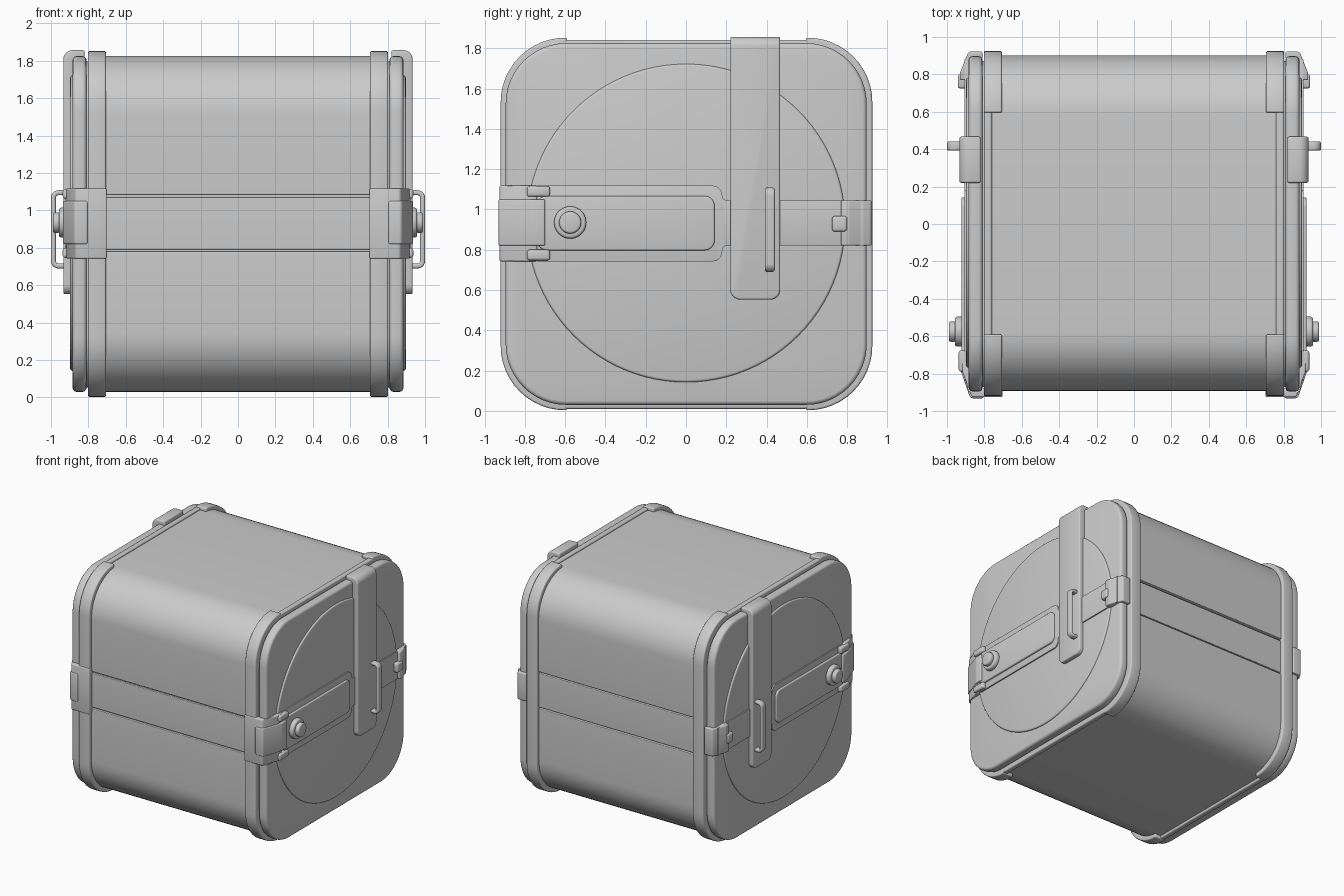
import bpy, bmesh, math
from mathutils import Vector

if "Cube" in bpy.data.objects:
    bpy.data.objects.remove(bpy.data.objects["Cube"])


def fillet(pts, seg=12):
    """Closed 2D outline; each point is (u, v) or (u, v, corner radius)."""
    out, n = [], len(pts)
    for i, p in enumerate(pts):
        c = Vector(p[:2])
        r = p[2] if len(p) > 2 else 0
        if r <= 0:
            out.append(c)
            continue
        a = (Vector(pts[i - 1][:2]) - c).normalized()
        b = (Vector(pts[(i + 1) % n][:2]) - c).normalized()
        half = a.angle(b) / 2
        centre = c + (a + b).normalized() * (r / math.sin(half))
        s = c + a * (r / math.tan(half)) - centre
        e = c + b * (r / math.tan(half)) - centre
        turn = math.pi - 2 * half
        for k in range(seg + 1):
            t = k / seg
            out.append(centre + (s * math.sin((1 - t) * turn) + e * math.sin(t * turn)) / math.sin(turn))
    return out


def rect(u0, u1, v0, v1, r_low=0, r_high=None):
    r_high = r_low if r_high is None else r_high
    return fillet([(u0, v0, r_low), (u1, v0, r_low), (u1, v1, r_high), (u0, v1, r_high)])


def circle(u, v, r, n):
    return [Vector((u + r * math.cos(2 * math.pi * k / n), v + r * math.sin(2 * math.pi * k / n))) for k in range(n)]


def prism(name, outline, axis, a, b, bevel=0.01, mirror=True, round_z=None):
    """Extrude a 2D outline along an axis, soften its edges and mirror it to the left side."""
    place = {'x': lambda u, v, w: (w, u, v), 'y': lambda u, v, w: (u, w, v), 'z': lambda u, v, w: (u, v, w)}[axis]
    bm = bmesh.new()
    lo = [bm.verts.new(place(*p, a)) for p in outline]
    hi = [bm.verts.new(place(*p, b)) for p in outline]
    n = len(lo)
    bm.faces.new(lo)
    bm.faces.new(hi)
    for i in range(n):
        j = (i + 1) % n
        bm.faces.new((lo[i], lo[j], hi[j], hi[i]))
    bmesh.ops.recalc_face_normals(bm, faces=bm.faces)
    if round_z:
        z, r = round_z
        edges = [e for e in bm.edges if all(abs(v.co.z - z) < 1e-4 for v in e.verts)
                 and abs(e.verts[0].co.y - e.verts[1].co.y) < 1e-4]
        bmesh.ops.bevel(bm, geom=edges, offset=r, segments=8, profile=0.5, affect='EDGES')
    me = bpy.data.meshes.new(name)
    bm.to_mesh(me)
    bm.free()
    ob = bpy.data.objects.new(name, me)
    bpy.context.collection.objects.link(ob)
    if bevel:
        m = ob.modifiers.new("soften", 'BEVEL')
        m.width, m.segments, m.limit_method, m.angle_limit = bevel, 3, 'ANGLE', math.radians(30)
    if mirror:
        ob.modifiers.new("mirror", 'MIRROR').use_mirror_merge = False
    return ob


# Body: core with lower, middle and upper shells separated by grooves
prism("body_core", rect(-.872, .872, .053, 1.797, .30), 'x', -.82, .82, 0, False)
prism("lower_shell", rect(-.892, .897, .03, .78, .32, .006), 'x', -.78, .78, 0, False)
prism("middle_band", rect(-.89, .895, .79, 1.07, .006), 'x', -.78, .78, 0, False)
prism("upper_shell", rect(-.892, .902, 1.084, 1.827, .006, .32), 'x', -.78, .78, 0, False)

# End frames: narrow rim plus wider corner guards front and back
prism("end_rim", rect(-.914, .914, .01, 1.842, .325), 'x', .76, .803, .01)
guard = [(-.59, 1.852), (-.92, 1.852, .32), (-.92, .003, .32), (-.59, .003),
         (-.59, .05), (-.875, .05, .275), (-.875, 1.805, .275), (-.59, 1.805)]
prism("front_guard", fillet(guard), 'x', .706, .803, .014)
prism("back_guard", fillet([(-p[0] + .005, *p[1:]) for p in guard]), 'x', .706, .803, .014)

# End caps with raised disc
prism("end_cap", rect(-.895, .897, .03, 1.825, .30), 'x', .81, .884, .02)
prism("end_disc", circle(0, .932, .79, 96), 'x', .87, .897, .012)

# Horizontal strap with raised plate and button
strap = [(-.74, .742), (.18, .742, .05), (.18, .82, .025), (.88, .82),
         (.88, 1.045), (.18, 1.045, .025), (.18, 1.118, .05), (-.74, 1.118)]
prism("side_strap", fillet(strap), 'x', .87, .907, .006)
prism("strap_plate", rect(-.74, .142, .797, 1.067, .05), 'x', .88, .923, .008)
prism("button_base", circle(-.575, .935, .08, 40), 'x', .91, .958, .014)
prism("button_top", circle(-.575, .935, .055, 40), 'x', .95, .99, .012)

# Front corner latch
prism("latch_plate", fillet([(.702, -.926), (.868, -.926, .02), (.918, -.79), (.918, -.74),
                             (.88, -.74), (.88, -.88), (.702, -.88)]), 'z', .742, 1.118, .008)
prism("latch_clasp", fillet([(.805, -.932), (.875, -.932, .02), (.935, -.76, .02), (.937, -.70),
                             (.88, -.70), (.88, -.88), (.805, -.88)]), 'z', .82, 1.05, .008)
for label, z0, z1 in (("upper", 1.063, 1.115), ("lower", .747, .8)):
    prism(label + "_knuckle", rect(-.79, -.675, z0, z1), 'x', .88, .937, .013)

# Back corner bracket
prism("back_bracket", fillet([(.81, .922), (.885, .922, .02), (.93, .81, .02), (.932, .77),
                              (.88, .77), (.88, .88), (.81, .88)]), 'z', .82, 1.045, .008)
prism("bracket_tab", rect(.725, .80, .89, .967), 'x', .88, .942, .013)

# Vertical strap hooked over the top edge, with pull handle
prism("hook_strap", fillet([(.82, 1.857), (.934, 1.857, .05), (.934, .552), (.87, .552),
                            (.87, 1.80), (.82, 1.80)]), 'y', .22, .467, .01, True, (.552, .05))
prism("pull_handle", fillet([(.92, 1.108), (1, 1.108, .04), (1, .69, .04), (.92, .69),
                             (.92, .716), (.974, .716, .015), (.974, 1.082, .015), (.92, 1.082)]),
      'y', .392, .441, .01)

# Bake modifiers, then smooth by angle
bpy.ops.object.select_all(action='SELECT')
bpy.context.view_layer.objects.active = bpy.context.selected_objects[0]
bpy.ops.object.convert(target='MESH')
bpy.ops.object.shade_smooth_by_angle(angle=math.radians(40))
